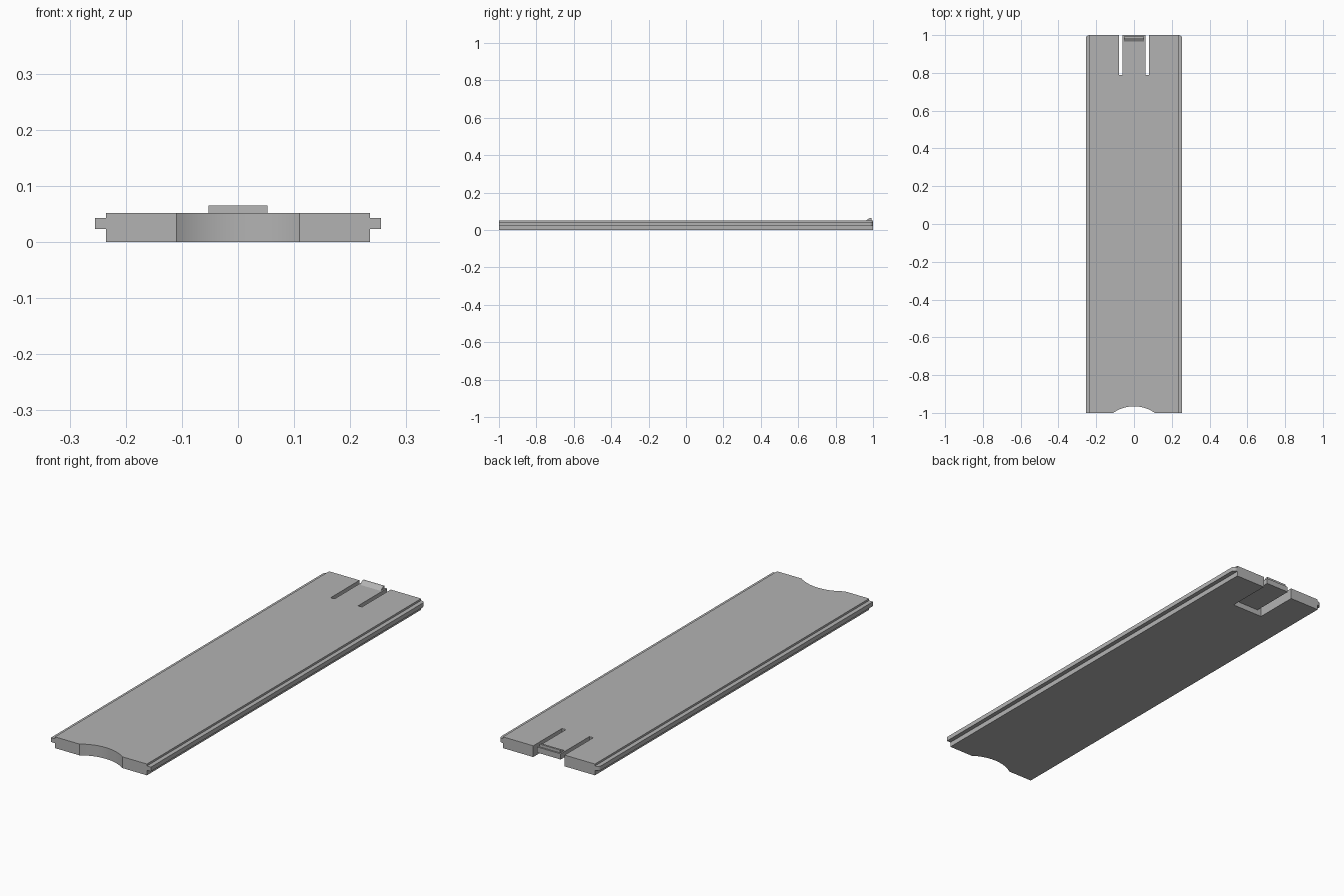
import bpy, bmesh, math
from mathutils import Vector

if "Cube" in bpy.data.objects:
    bpy.data.objects.remove(bpy.data.objects["Cube"], do_unlink=True)

grey = bpy.data.materials.new("plain_grey")
grey.use_nodes = True
grey.diffuse_color = (0.45, 0.45, 0.45, 1)
grey.node_tree.nodes["Principled BSDF"].inputs["Base Color"].default_value = grey.diffuse_color


def prism(name, points, direction, round_edges=None, radius=0.0):
    """Extrude a flat outline along a direction, optionally rounding chosen edges."""
    bm = bmesh.new()
    face = bm.faces.new([bm.verts.new(p) for p in points])
    ext = bmesh.ops.extrude_face_region(bm, geom=[face])
    moved = [v for v in ext["geom"] if isinstance(v, bmesh.types.BMVert)]
    bmesh.ops.translate(bm, verts=moved, vec=Vector(direction))
    bmesh.ops.recalc_face_normals(bm, faces=bm.faces)
    if round_edges:
        edges = [e for e in bm.edges if round_edges(e)]
        bmesh.ops.bevel(bm, geom=edges, offset=radius, segments=6,
                        profile=0.5, affect='EDGES')
    mesh = bpy.data.meshes.new(name)
    bm.to_mesh(mesh)
    bm.free()
    mesh.materials.append(grey)
    obj = bpy.data.objects.new(name, mesh)
    bpy.context.collection.objects.link(obj)
    return obj


def box(name, x0, x1, y0, y1, z0, z1):
    return prism(name, [(x0, y0, z0), (x1, y0, z0), (x1, y1, z0), (x0, y1, z0)],
                 (0, 0, z1 - z0))


def cut(target, cutter):
    cutter.hide_render = True
    mod = target.modifiers.new("cut", 'BOOLEAN')
    mod.operation = 'DIFFERENCE'
    mod.solver = 'EXACT'
    mod.object = cutter
    bpy.context.view_layer.objects.active = target
    bpy.ops.object.modifier_apply(modifier=mod.name)
    bpy.data.objects.remove(cutter, do_unlink=True)


# Sliding panel: cross-section with a tongue along each long side
W, T, H = 0.235, 0.255, 0.052
Z0, Z1 = 0.023, 0.043
right = [(W, 0), (W, Z0), (T, Z0), (T, Z1), (W, Z1), (W, H)]
section = right + [(-x, z) for x, z in reversed(right)]


def tongue_corner(e):
    return all(abs(v.co.x) > T - 0.001 and v.co.y > 0.99 for v in e.verts)


panel = prism("sliding_panel", [(x, -1, z) for x, z in section], (0, 2, 0),
              tongue_corner, 0.018)

# Curved finger notch in the front edge
half, depth = 0.11, 0.035
R = (half ** 2 + depth ** 2) / (2 * depth)
circle = [(R * math.cos(a), -1 + depth - R + R * math.sin(a), -0.1)
          for a in (math.tau * i / 96 for i in range(96))]
cut(panel, prism("notch_cutter", circle, (0, 0, 0.3)))

# Flexible latch tab: two slots and a thinned underside
SLOT_IN, SLOT_OUT, SLOT_Y = 0.06, 0.08, 0.79
cut(panel, box("pocket_cutter", -SLOT_OUT, SLOT_OUT, SLOT_Y, 1.1, -0.1, H / 2))
for side in (-1, 1):
    xs = sorted((side * SLOT_IN, side * SLOT_OUT))
    cut(panel, box("slot_cutter", *xs, SLOT_Y, 1.1, -0.1, 0.1))

# Latch ridge with a sloped front, standing on the tab
ridge = [(0.965, H), (0.984, 0.065), (0.993, 0.065), (0.993, H)]
prism("latch_ridge", [(-0.053, y, z) for y, z in ridge], (0.106, 0, 0))

# Smooth the notch while keeping edges sharp
bpy.ops.object.select_all(action='DESELECT')
panel.select_set(True)
bpy.context.view_layer.objects.active = panel
bpy.ops.object.shade_smooth_by_angle(angle=math.radians(20))
